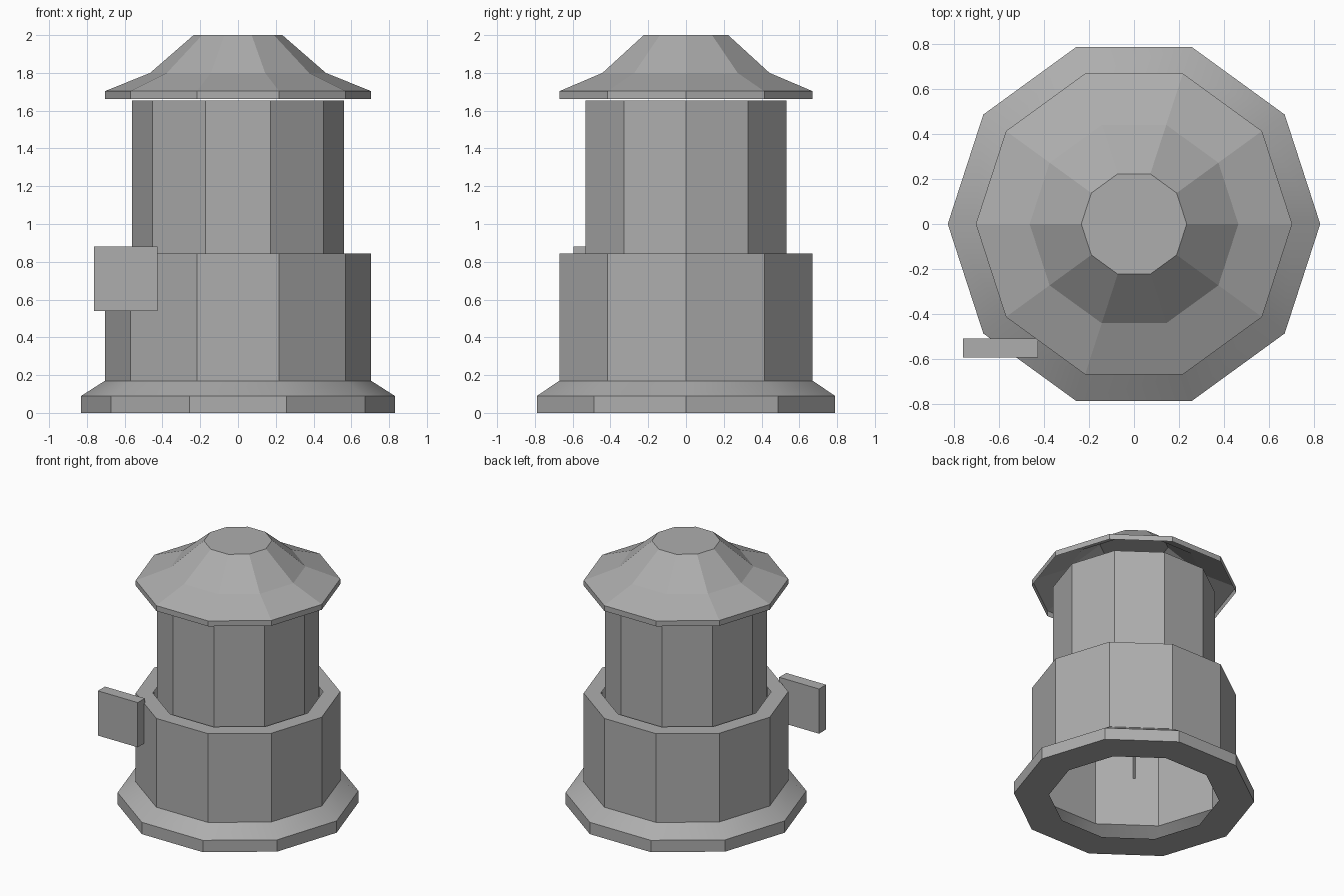
import bpy
import bmesh
from math import cos, sin, pi, radians

SIDES = 10

default = bpy.data.objects.get("Cube")
if default:
    bpy.data.objects.remove(default, do_unlink=True)

grey = bpy.data.materials.new("plain_grey")
grey.use_nodes = True
colour = (0.42, 0.42, 0.42, 1)
grey.diffuse_color = colour
grey.node_tree.nodes["Principled BSDF"].inputs["Base Color"].default_value = colour


def finish(name, bm):
    """Turn a bmesh into a named, coloured object."""
    mesh = bpy.data.meshes.new(name)
    bm.to_mesh(mesh)
    bm.free()
    mesh.materials.append(grey)
    obj = bpy.data.objects.new(name, mesh)
    bpy.context.collection.objects.link(obj)
    return obj


def lathe(name, profile, cap_top=False):
    """Sweep a (radius, height) profile, listed upwards, around z as a thin shell."""
    bm = bmesh.new()
    rings = []
    for r, z in profile:
        angles = [2 * pi * i / SIDES for i in range(SIDES)]
        rings.append([bm.verts.new((r * cos(a), r * sin(a), z)) for a in angles])
    for low, high in zip(rings, rings[1:]):
        for i in range(SIDES):
            j = (i + 1) % SIDES
            bm.faces.new((low[i], low[j], high[j], high[i]))
    if cap_top:
        bm.faces.new(rings[-1])
    return finish(name, bm)


# Lower body: holed floor ring, flared foot, wall and holed top rim
lower_body = lathe("lower_body", [
    (0.587, 0), (0.83, 0), (0.83, 0.09), (0.705, 0.17),
    (0.705, 0.845), (0.587, 0.845)])
bpy.ops.object.select_all(action="DESELECT")
lower_body.select_set(True)
bpy.context.view_layer.objects.active = lower_body
bpy.ops.object.shade_smooth_by_angle(angle=radians(25))

# Upper body: open sleeve rising out of the rim
lathe("upper_body", [(0.56, 0.8), (0.56, 1.653)])

# Roof: hollow two-pitch cap with a short vertical lip and flat top
lathe("roof", [(0.705, 1.662), (0.705, 1.703), (0.465, 1.8), (0.235, 2.0)],
      cap_top=True)

# Side plate: square board set into the wall
bm = bmesh.new()
bmesh.ops.create_cube(bm, size=1)
bmesh.ops.scale(bm, vec=(0.335, 0.085, 0.34), verts=bm.verts)
bmesh.ops.translate(bm, vec=(-0.595, -0.552, 0.71), verts=bm.verts)
finish("side_plate", bm)
